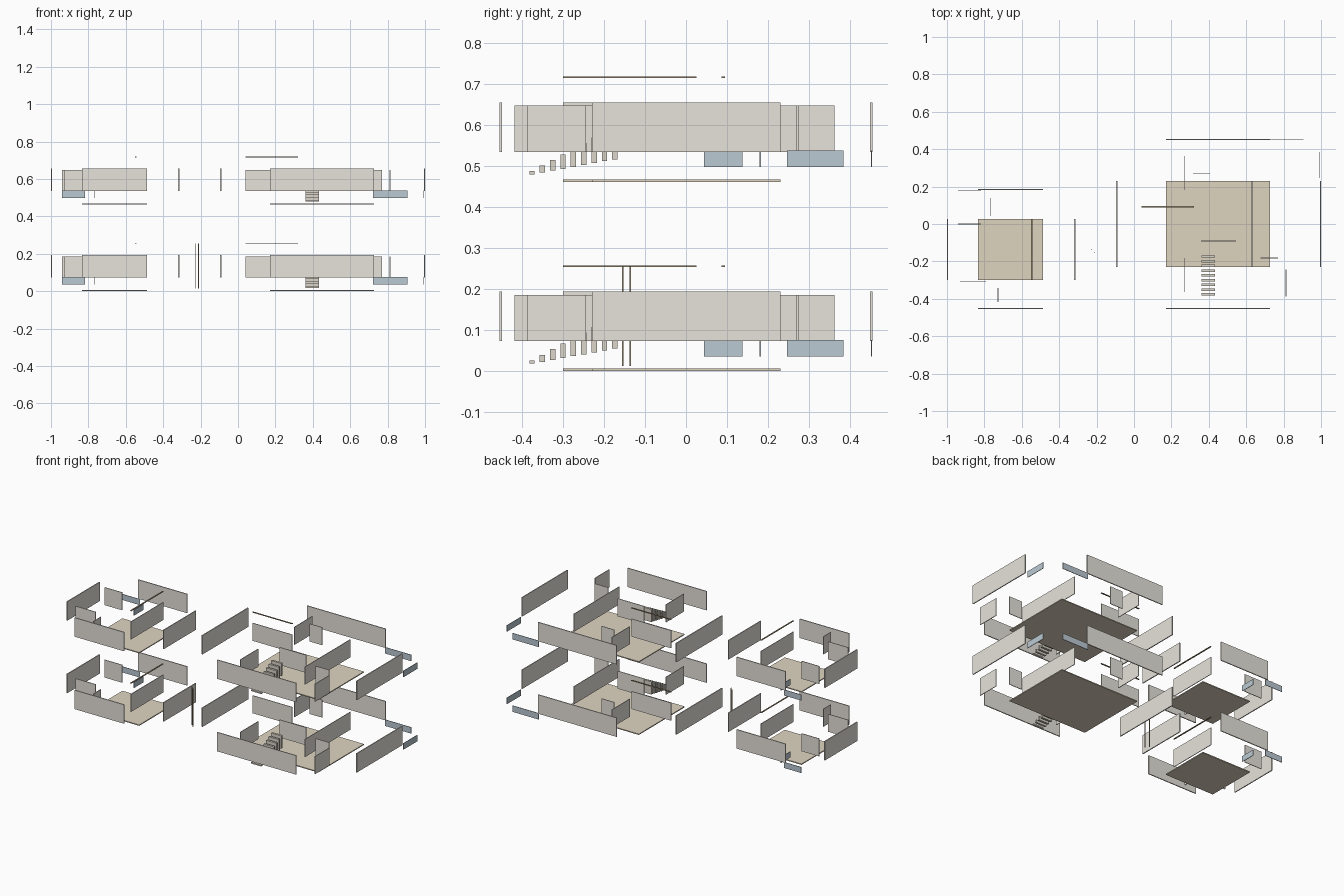
import bpy

if "Cube" in bpy.data.objects:
    bpy.data.objects.remove(bpy.data.objects["Cube"])


def material(name, rgb):
    m = bpy.data.materials.new(name)
    m.diffuse_color = (*rgb, 1)
    m.use_nodes = True
    m.node_tree.nodes["Principled BSDF"].inputs["Base Color"].default_value = m.diffuse_color
    return m


WALL = material("plaster", (0.80, 0.77, 0.71))
FLOOR = material("floor_tan", (0.74, 0.66, 0.53))
GLASS = material("glass_blue", (0.50, 0.59, 0.65))
WOOD = material("wood_brown", (0.40, 0.32, 0.20))
STEP = material("step_stone", (0.72, 0.68, 0.60))


def box(name, x0, x1, y0, y1, z0, z1, mat):
    bpy.ops.mesh.primitive_cube_add(size=1, location=((x0 + x1) / 2, (y0 + y1) / 2, (z0 + z1) / 2))
    ob = bpy.context.object
    ob.name = name
    ob.scale = (x1 - x0, y1 - y0, z1 - z0)
    bpy.ops.object.transform_apply(location=False, rotation=False, scale=True)
    ob.data.materials.append(mat)


def panel_x(name, y, x0, x1, z0, z1, t, mat):
    """Upright panel running along x."""
    box(name, x0, x1, y - t / 2, y + t / 2, z0, z1, mat)


def panel_y(name, x, y0, y1, z0, z1, t, mat):
    """Upright panel running along y."""
    box(name, x - t / 2, x + t / 2, y0, y1, z0, z1, mat)


STOREY = 0.462
# rooms: name, x range, y range, x of left/right walls, y of front/back walls
ROOMS = [("small", -0.834, -0.487, -0.300, 0.027, -0.997, -0.317, -0.452, 0.184),
         ("large", 0.171, 0.727, -0.230, 0.231, -0.092, 0.997, -0.452, 0.452)]
# inner walls: fixed coordinate, start, end
INNER_X = [(0.0, -0.94, -0.818), (-0.306, -0.93, -0.79), (-0.091, 0.358, 0.545),
           (-0.182, 0.677, 0.77), (0.272, 0.315, 0.405), (0.091, 0.04, 0.32)]
INNER_Y = [(-0.727, -0.418, -0.343), (0.813, -0.387, -0.244), (0.269, -0.363, -0.182),
           (0.269, 0.182, 0.363), (-0.547, -0.300, 0.027), (0.631, -0.230, 0.231)]

for level in range(2):
    b = level * STOREY
    lo, hi, inner_hi = b + 0.073, b + 0.194, b + 0.186

    # floor slabs and outer walls
    for n, x0, x1, y0, y1, xl, xr, yf, yb in ROOMS:
        box(n + "_floor_slab", x0, x1, y0, y1, b, b + 0.006, FLOOR)
        panel_y(n + "_left_wall", xl, y0, y1, lo, hi, 0.006, WALL)
        panel_y(n + "_right_wall", xr, y0, y1, lo, hi, 0.006, WALL)
        panel_x(n + "_front_wall", yf, x0, x1, lo, hi, 0.006, WALL)
        panel_x(n + "_back_wall", yb, x0, x1, lo, hi, 0.006, WALL)

    # partition walls
    for y, x0, x1 in INNER_X:
        panel_x("partition", y, x0, x1, lo, inner_hi, 0.004, WALL)
    for x, y0, y1 in INNER_Y:
        panel_y("partition", x, y0, y1, lo, inner_hi, 0.004, WALL)

    # window panes
    panel_x("window_pane", 0.181, -0.94, -0.818, b + 0.036, b + 0.073, 0.003, GLASS)
    panel_y("window_pane", -0.765, 0.044, 0.138, b + 0.036, b + 0.073, 0.003, GLASS)
    panel_x("window_pane", 0.4525, 0.722, 0.906, b + 0.036, b + 0.076, 0.003, GLASS)
    panel_y("window_pane", 0.994, 0.247, 0.385, b + 0.036, b + 0.076, 0.003, GLASS)

    # ceiling beams
    box("small_beam", -0.551, -0.543, -0.300, 0.026, b + 0.2535, b + 0.2575, WOOD)
    box("large_beam", 0.04, 0.32, 0.087, 0.095, b + 0.2535, b + 0.2575, WOOD)

    # staircase
    for i in range(9):
        y = -0.376 + i * 0.0253
        box("stair_step", 0.36, 0.432, y - 0.0065, y + 0.0065,
            b + 0.018 + i * 0.0046, b + 0.026 + i * 0.0137, STEP)

# slim posts between the rooms, ground storey only
for x, y in [(-0.229, -0.136), (-0.211, -0.154)]:
    box("slim_post", x - 0.002, x + 0.002, y - 0.002, y + 0.002, 0.013, 0.256, WOOD)
